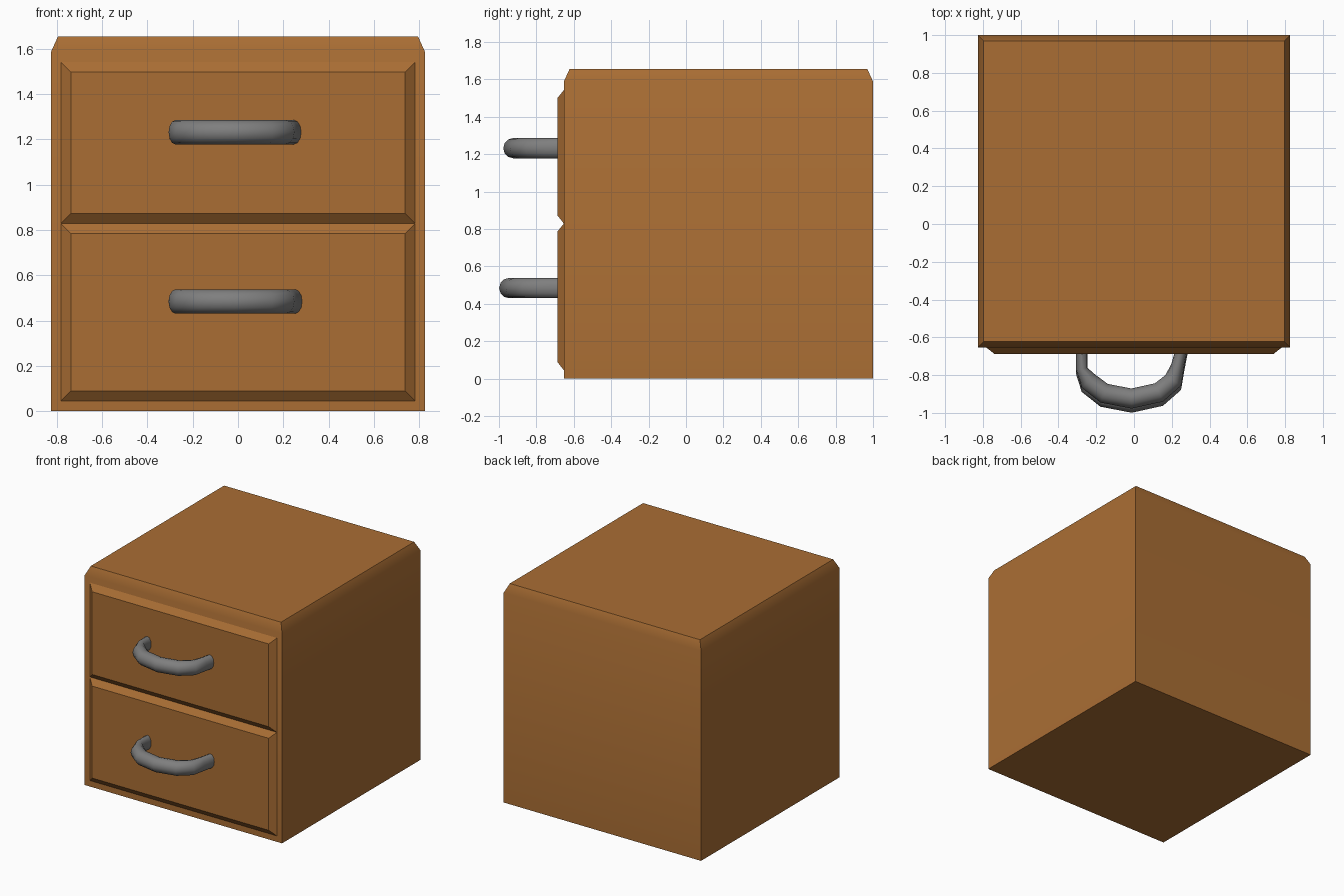
import bpy, bmesh, math
from mathutils import Vector

if "Cube" in bpy.data.objects:
    bpy.data.objects.remove(bpy.data.objects["Cube"])


def material(name, color):
    m = bpy.data.materials.new(name)
    m.diffuse_color = (*color, 1)
    m.use_nodes = True
    m.node_tree.nodes["Principled BSDF"].inputs["Base Color"].default_value = m.diffuse_color
    return m


wood = material("brown wood", (0.40, 0.155, 0.034))
metal = material("grey metal", (0.21, 0.21, 0.21))


def loft(name, rings, mat, smooth_angle):
    """Skin a list of equal-sized point rings and cap both ends."""
    bm = bmesh.new()
    loops = [[bm.verts.new(p) for p in ring] for ring in rings]
    n = len(loops[0])
    for a, b in zip(loops, loops[1:]):
        for i in range(n):
            j = (i + 1) % n
            bm.faces.new((a[i], a[j], b[j], b[i]))
    bm.faces.new(loops[0])
    bm.faces.new(loops[-1])
    bmesh.ops.recalc_face_normals(bm, faces=bm.faces)
    me = bpy.data.meshes.new(name)
    bm.to_mesh(me)
    bm.free()
    me.materials.append(mat)
    ob = bpy.data.objects.new(name, me)
    bpy.context.collection.objects.link(ob)
    bpy.ops.object.select_all(action='DESELECT')
    ob.select_set(True)
    bpy.context.view_layer.objects.active = ob
    bpy.ops.object.shade_smooth_by_angle(angle=math.radians(smooth_angle))
    return ob


def rect(u0, u1, v0, v1):
    return [(u0, v0), (u1, v0), (u1, v1), (u0, v1)]


# Cabinet body with a steep chamfer around the top
levels = [(0, 0), (1.588, 0), (1.654, 0.03)]
loft("cabinet_body",
     [[(x, y, z) for x, y in rect(-0.826 + i, 0.826 - i, -0.653 + i, 1.0 - i)]
      for z, i in levels], wood, 32)


# Drawer fronts: raised panels with bevelled rims
def drawer(name, z0, z1):
    steps = [(-0.64, 0), (-0.653, 0), (-0.688, 0.044)]
    loft(name, [[(x, y, z) for x, z in rect(-0.783 + i, 0.783 - i, z0 + i, z1 - i)]
                for y, i in steps], wood, 30)


drawer("lower_drawer_front", 0.045, 0.829)
drawer("upper_drawer_front", 0.829, 1.543)

# Bow handles: x, y, half width along the path, slimmer at the legs
PATH = [(-0.276, -0.66, 0.031), (-0.276, -0.79, 0.031), (-0.24, -0.855, 0.05),
        (-0.158, -0.918, 0.053), (-0.013, -0.946, 0.053), (0.132, -0.914, 0.053),
        (0.208, -0.85, 0.05), (0.232, -0.77, 0.035), (0.258, -0.66, 0.031)]


def handle(name, z, dy, sides=12):
    pts = [Vector((x, y + dy, z)) for x, y, _ in PATH]
    rings = []
    for k, p in enumerate(pts):
        t = (pts[min(k + 1, len(pts) - 1)] - pts[max(k - 1, 0)]).normalized()
        if k in (0, len(pts) - 1):
            t = Vector((0, 1 if k else -1, 0))
        side = t.cross(Vector((0, 0, 1)))
        ring = []
        for s in range(sides):
            a = math.tau * s / sides
            ring.append(p + side * PATH[k][2] * math.cos(a)
                        + Vector((0, 0, 0.054 * math.sin(a))))
        rings.append(ring)
    loft(name, rings, metal, 50)


handle("lower_handle", 0.484, 0)
handle("upper_handle", 1.232, 0.022)
